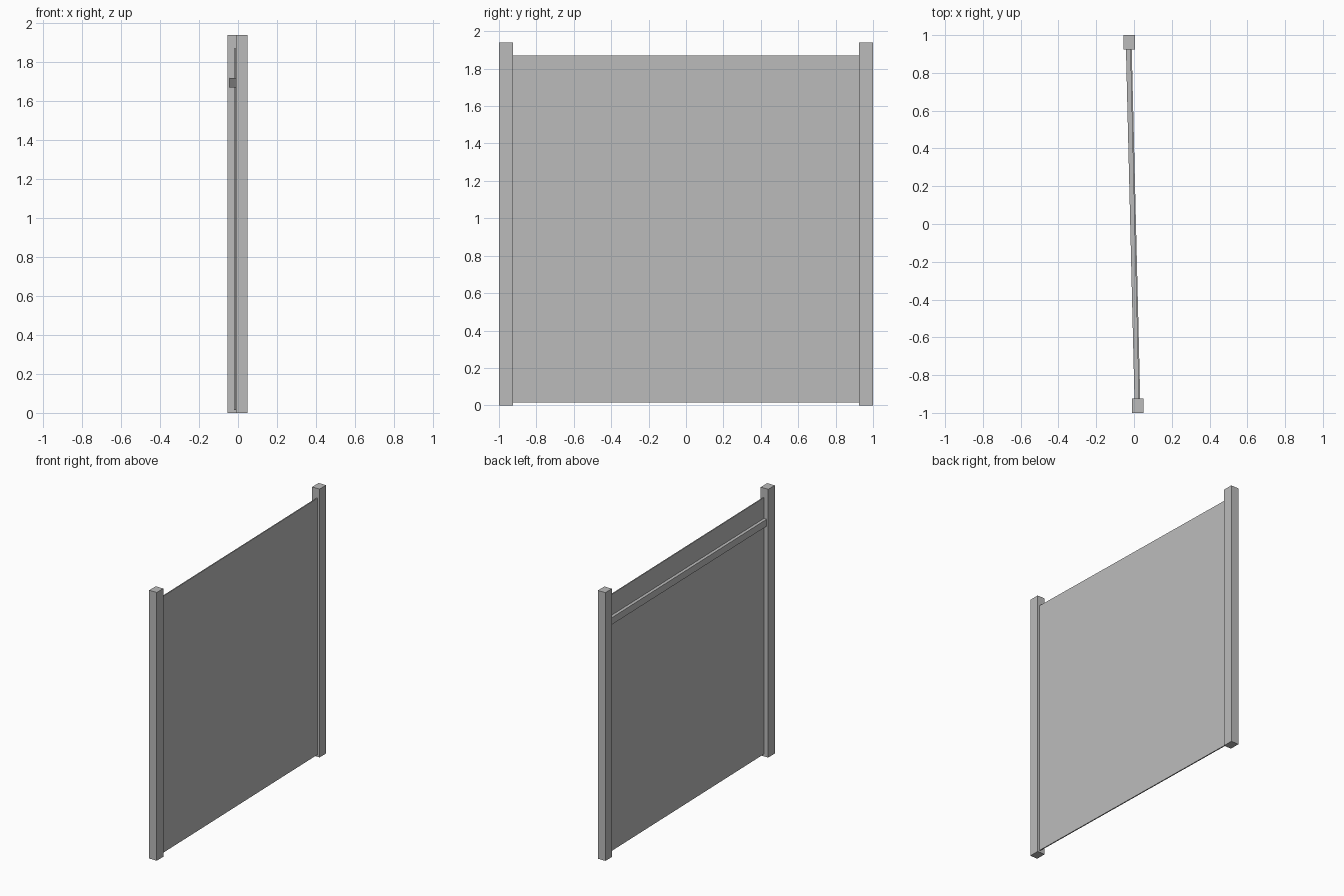
import bpy
import bmesh
from mathutils import Vector

cube = bpy.data.objects.get("Cube")
if cube:
    bpy.data.objects.remove(cube, do_unlink=True)

# Single plain grey
grey = bpy.data.materials.new("plain_grey")
grey.use_nodes = True
colour = (0.5, 0.5, 0.5, 1)
grey.diffuse_color = colour
grey.node_tree.nodes["Principled BSDF"].inputs["Base Color"].default_value = colour

POST_HEIGHT = 1.94
POST_WIDTH = 0.06
POST_DEPTH = 0.075
SPAN = 1 - POST_DEPTH      # inner face of each post, along y
FRONT_X, BACK_X = 0.02, -0.025   # post centres


def slanted_box(name, front, back, width, y0, y1, z0, z1):
    """Box running along y whose centre line shifts in x from front to back."""
    bm = bmesh.new()
    bmesh.ops.create_cube(bm, size=1)
    for v in bm.verts:
        side, t, h = v.co + Vector((0, 0.5, 0.5))
        v.co = (front + (back - front) * t + side * width,
                y0 + (y1 - y0) * t,
                z0 + (z1 - z0) * h)
    mesh = bpy.data.meshes.new(name)
    bm.to_mesh(mesh)
    bm.free()
    mesh.materials.append(grey)
    obj = bpy.data.objects.new(name, mesh)
    bpy.context.collection.objects.link(obj)
    return obj


# Upright posts, offset sideways from each other
slanted_box("front_post", FRONT_X, FRONT_X, POST_WIDTH, -1, -SPAN, 0, POST_HEIGHT)
slanted_box("back_post", BACK_X, BACK_X, POST_WIDTH, SPAN, 1, 0, POST_HEIGHT)

# Thin panel running between the posts
slanted_box("panel", FRONT_X + 0.009, BACK_X + 0.009, 0.008, -SPAN, SPAN, 0.015, 1.87)

# Horizontal rail on the panel's right face
slanted_box("rail", FRONT_X - 0.006, BACK_X - 0.006, 0.023, -SPAN, SPAN, 1.67, 1.72)
